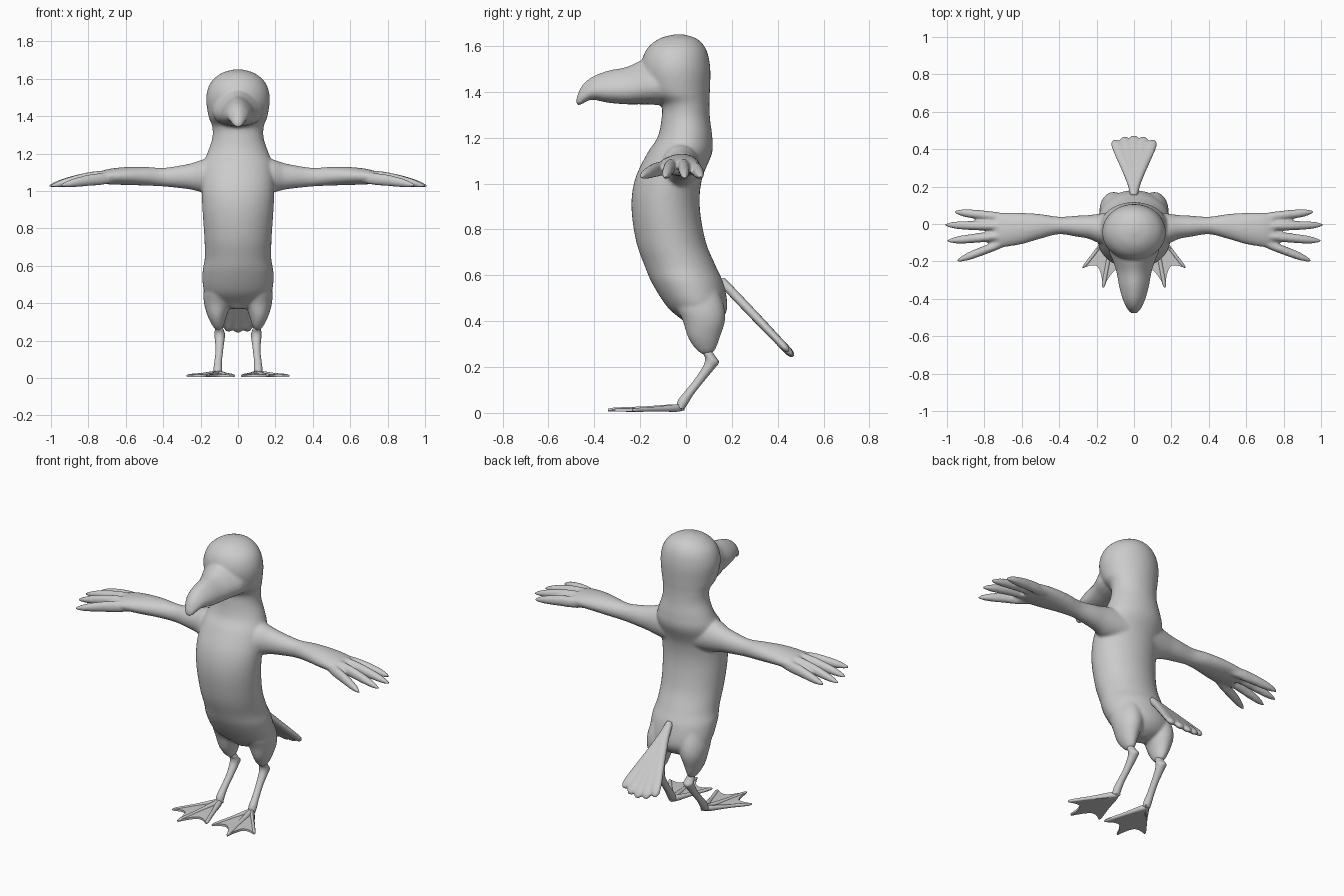
import bpy, bmesh, math
from mathutils import Vector

if "Cube" in bpy.data.objects:
    bpy.data.objects.remove(bpy.data.objects["Cube"])

grey = bpy.data.materials.new("plain grey")
grey.use_nodes = True
grey.diffuse_color = (0.6, 0.6, 0.6, 1)
grey.node_tree.nodes["Principled BSDF"].inputs["Base Color"].default_value = (0.6, 0.6, 0.6, 1)

X, Y, Z = Vector((1, 0, 0)), Vector((0, 1, 0)), Vector((0, 0, 1))


def spline(rows, steps=5):
    """Smooth in-between stations through the given ones."""
    out = []
    for i in range(len(rows) - 1):
        a, b, c, d = (rows[max(0, min(len(rows) - 1, i + k))] for k in (-1, 0, 1, 2))
        for s in range(steps):
            t = s / steps
            out.append([q + t * ((r - p) / 2 + t * (p - 2.5 * q + 2 * r - e / 2
                        + t * (1.5 * (q - r) + (e - p) / 2)))
                        for p, q, r, e in zip(a, b, c, d)])
    return out + [list(rows[-1])]


def loft(bm, rows, u, v, mirror=False, pinch=0, sides=24):
    """Skin elliptical sections (x, y, z, radius_u, radius_v)."""
    for sign in ((1, -1) if mirror else (1,)):
        rings = []
        for x, y, z, ru, rv in spline(rows):
            ring = []
            for k in range(sides):
                a = math.tau * k / sides
                p = (Vector((x, y, z)) + u * max(ru, .001) * math.cos(a) * (1 - pinch * math.sin(a))
                     + v * max(rv, .001) * math.sin(a))
                ring.append(bm.verts.new((p.x * sign, p.y, p.z)))
            rings.append(ring)
        for r, s in zip(rings, rings[1:]):
            for k in range(sides):
                n = (k + 1) % sides
                bm.faces.new((r[k], r[n], s[n], s[k]))
        bm.faces.new(rings[0][::-1])
        bm.faces.new(rings[-1])


def finish(name, bm, voxel=0, smooth=0):
    # Orient each shell, then optionally fuse the shells into one skin
    bmesh.ops.recalc_face_normals(bm, faces=bm.faces)
    mesh = bpy.data.meshes.new(name)
    bm.to_mesh(mesh)
    bm.free()
    mesh.materials.append(grey)
    mesh.shade_smooth()
    ob = bpy.data.objects.new(name, mesh)
    bpy.context.collection.objects.link(ob)
    if voxel:
        m = ob.modifiers.new("fuse", 'REMESH')
        m.mode, m.voxel_size, m.use_smooth_shade = 'VOXEL', voxel, True
    if smooth:
        m = ob.modifiers.new("soften", 'SMOOTH')
        m.factor, m.iterations = 0.5, smooth
    return ob


# Torso, neck and skull: height, front, back, half width
bm = bmesh.new()
trunk = [(.37, .02, .10, .04), (.40, -.01, .15, .12), (.46, -.08, .18, .18),
         (.56, -.145, .165, .19), (.64, -.18, .13, .178), (.75, -.218, .085, .18),
         (.9, -.238, .06, .19), (1.02, -.222, .07, .195), (1.13, -.17, .113, .19),
         (1.2, -.125, .115, .165), (1.28, -.107, .105, .138), (1.345, -.11, .102, .138),
         (1.4, -.17, .104, .158), (1.5, -.195, .106, .17), (1.58, -.175, .09, .146),
         (1.63, -.12, .05, .088), (1.65, -.05, -.01, .02)]
loft(bm, [(0, (f + b) / 2, z, w, (b - f) / 2) for z, f, b, w in trunk], X, Y, sides=40)

# Hooked beak: depth, bottom, top, half width
beak = [(-.06, 1.34, 1.56, .13), (-.14, 1.343, 1.56, .13), (-.2, 1.345, 1.535, .108),
        (-.26, 1.345, 1.508, .09), (-.34, 1.352, 1.492, .076), (-.41, 1.365, 1.465, .056),
        (-.455, 1.345, 1.425, .035), (-.478, 1.338, 1.375, .016)]
loft(bm, [(0, y, (b + t) / 2, w, (t - b) / 2) for y, b, t, w in beak], X, Z, pinch=.3)

# Feathered thighs
loft(bm, [(.10, .04, .56, .06, .09), (.105, .06, .47, .078, .105), (.11, .078, .4, .072, .092),
          (.112, .078, .33, .05, .07), (.107, .085, .28, .03, .045),
          (.105, .09, .255, .012, .02)], X, Y, mirror=True)

# Wing arms and palms
loft(bm, [(.08, -.02, 1.08, .09, .1), (.18, -.024, 1.08, .08, .09), (.24, -.016, 1.078, .064, .073),
          (.3, -.012, 1.076, .057, .062), (.4, -.008, 1.074, .047, .05), (.5, -.013, 1.079, .066, .05),
          (.6, -.024, 1.08, .084, .048), (.7, -.032, 1.076, .092, .04),
          (.75, -.036, 1.07, .085, .026)], Y, Z, mirror=True)

# Finger feathers: base depth, tip x, tip depth, base height, tip height
for y, tx, ty, z, tz in [(.038, .96, .065, 1.065, 1.03), (-.012, 1.01, -.005, 1.078, 1.027),
                         (-.065, 1.0, -.09, 1.078, 1.027), (-.11, .945, -.195, 1.065, 1.03)]:
    rows = []
    for t, ru, rv in ((-.25, .016, .02), (0, .024, .032), (.35, .025, .031), (.7, .023, .024),
                      (.9, .015, .015), (1, .006, .007)):
        rows.append((.72 + (tx - .72) * t, y + (ty - y) * t,
                     z + (tz - z) * max(t, 0) ** 1.4, ru, rv))
    loft(bm, rows, Y, Z, mirror=True, sides=14)
finish("body", bm, voxel=.008, smooth=7)

# Tail fan of overlapping feathers
bm = bmesh.new()
along = Vector((0, .31, -.325))
across = Vector((0, .325, .31)).normalized()
root = Vector((0, .15, .58))
for i in range(-2, 3):
    rows = []
    reach = 1.03 - .018 * i * i
    for t, ru, rv in ((0, .02, .02), (.2, .022, .02), (.5, .03, .02), (.8, .036, .018),
                      (.94, .03, .017), (1, .012, .008)):
        p = root + along * t * reach
        rows.append((i * .05 * t ** 1.3, p.y, p.z, ru, rv))
    loft(bm, rows, X, across, sides=16)
finish("tail", bm, voxel=.007, smooth=4)

# Shanks with ankle knobs
bm = bmesh.new()
lean = Vector((0, .75, -.65)).normalized()
loft(bm, [(.104, .092, .28, .018, .02), (.1, .1, .255, .024, .032), (.098, .113, .23, .029, .034),
          (.098, .1, .2, .025, .026), (.1, .06, .145, .02, .021), (.106, .015, .088, .02, .021),
          (.108, -.012, .05, .023, .024), (.108, -.025, .02, .022, .018)], X, Y * .9 - Z * .3,
     mirror=True, sides=16)
finish("shanks", bm)

# Webbed feet: toes on a scalloped web
bm = bmesh.new()
heel = Vector((.106, -.02, .022))
tips = [Vector((.02, -.275, .012)), Vector((.165, -.34, .014)), Vector((.272, -.235, .012))]
for tip in tips:
    rows = []
    for t, ru, rv in ((-.04, .012, .012), (.1, .018, .017), (.5, .012, .011), (.9, .011, .009),
                      (1, .003, .004)):
        p = heel.lerp(tip, t)
        rows.append((p.x, p.y, p.z, ru, rv))
    loft(bm, rows, X, Z, mirror=True, sides=10)
for sign in (1, -1):
    for a, b in zip(tips, tips[1:]):
        edge = []
        for k in range(9):
            t = k / 8
            p = a.lerp(b, t)
            edge.append(p.lerp(heel, .22 * math.sin(math.pi * t) ** .8))
        for p, q in zip(edge, edge[1:]):
            top = [bm.verts.new((c.x * sign, c.y, c.z + .004)) for c in (heel, p, q)]
            low = [bm.verts.new((c.x * sign, c.y, .006)) for c in (heel, p, q)]
            bm.faces.new(top)
            bm.faces.new(low[::-1])
            for k in range(3):
                n = (k + 1) % 3
                bm.faces.new((top[k], low[k], low[n], top[n]))
bmesh.ops.remove_doubles(bm, verts=bm.verts, dist=.0001)
# Drop the doubled inner walls left between neighbouring web wedges
inner = [e for e in bm.edges if len(e.link_faces) > 2]
walls = {f for e in inner for f in e.link_faces if len(f.verts) == 4 and abs(f.normal.z) < .1
         and any((Vector((abs(v.co.x), v.co.y)) - heel.xy).length < .001 for v in f.verts)}
bmesh.ops.delete(bm, geom=list(walls), context='FACES_ONLY')
feet = finish("webbed_feet", bm)
bpy.context.view_layer.objects.active = feet
feet.select_set(True)
bpy.ops.object.shade_smooth_by_angle(angle=math.radians(40))
